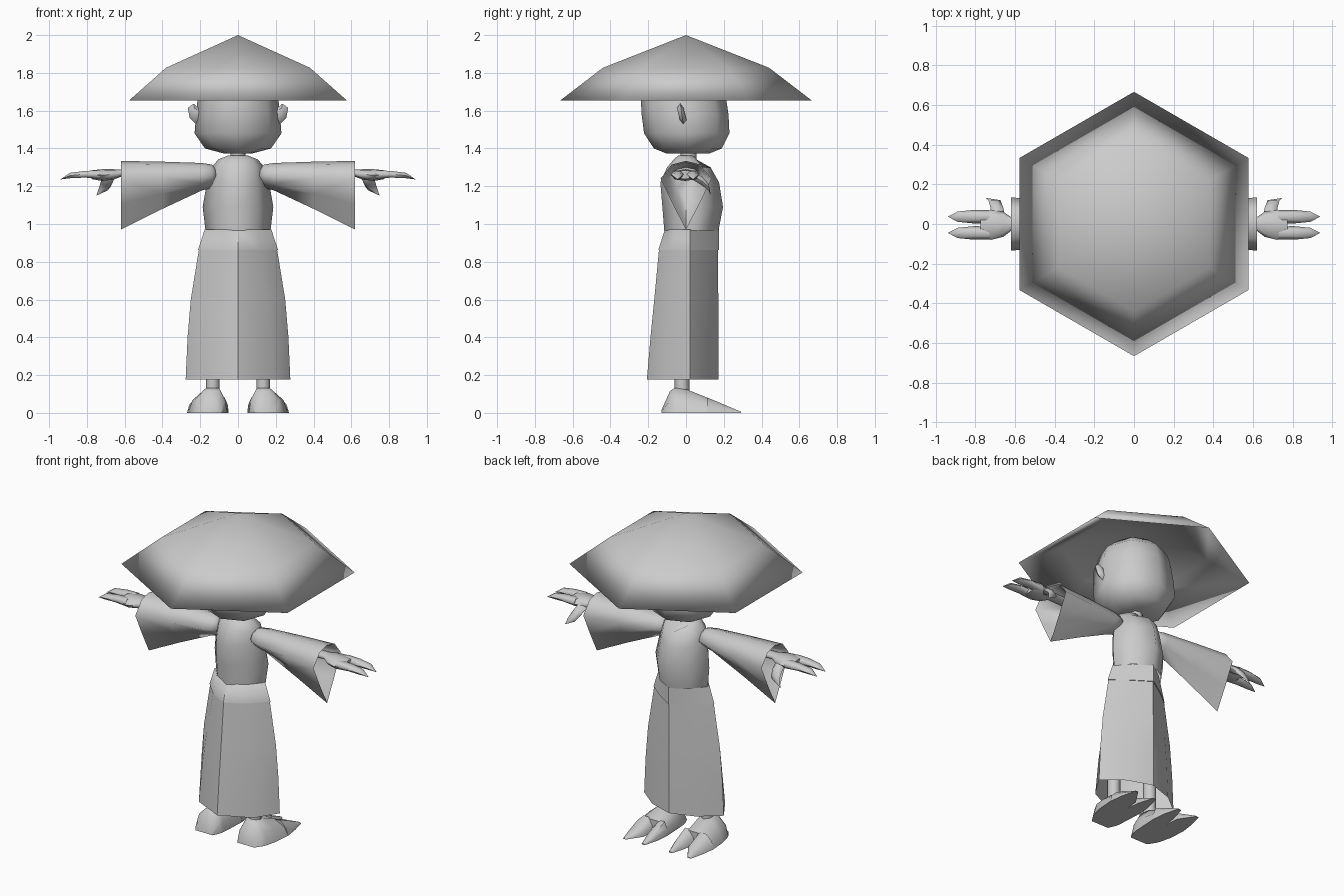
import bpy, bmesh, math

if "Cube" in bpy.data.objects:
    bpy.data.objects.remove(bpy.data.objects["Cube"])

grey = bpy.data.materials.new("plain_grey")
grey.diffuse_color = (0.6, 0.6, 0.6, 1)
grey.use_nodes = True
grey.node_tree.nodes["Principled BSDF"].inputs["Base Color"].default_value = grey.diffuse_color


def ring(axis, pos, lo, hi, n=8, power=1.0, turn=0.0):
    """Closed section across an axis, filling the box from lo to hi."""
    pts = []
    for i in range(n):
        a = 2 * math.pi * i / n + turn
        uv = []
        for k, t in enumerate((math.cos(a), math.sin(a))):
            s = math.copysign(abs(t) ** power, t) if abs(t) > 1e-6 else 0.0
            uv.append((lo[k] + hi[k]) / 2 + s * (hi[k] - lo[k]) / 2)
        pts.append({"x": (pos, *uv), "y": (uv[0], pos, uv[1]), "z": (*uv, pos)}[axis])
    return pts


def loft(name, rings, caps=(True, True), mirror=False, limit=80, crease=None):
    """Skin a list of rings; a ring of one point closes to a tip."""
    bm = bmesh.new()
    rows = [[bm.verts.new(p) for p in r] for r in rings]
    for a, b in zip(rows, rows[1:]):
        n = max(len(a), len(b))
        for i in range(n):
            j = (i + 1) % n
            quad = [a[i % len(a)], a[j % len(a)], b[j % len(b)], b[i % len(b)]]
            bm.faces.new(list(dict.fromkeys(quad)))
    for row, cap in ((rows[0], caps[0]), (rows[-1], caps[1])):
        if cap and len(row) > 2:
            bm.faces.new(row)
    bmesh.ops.recalc_face_normals(bm, faces=bm.faces)
    for f in bm.faces:
        f.smooth = True
    for e in bm.edges:
        sharp = e.calc_face_angle(0) > math.radians(limit)
        e.smooth = not (sharp or (crease and crease(e)))
    me = bpy.data.meshes.new(name)
    bm.to_mesh(me)
    bm.free()
    me.materials.append(grey)
    ob = bpy.data.objects.new(name, me)
    bpy.context.collection.objects.link(ob)
    if mirror:
        m = ob.modifiers.new("mirror", "MIRROR")
        m.use_mirror_merge = False
    return ob


# Six-sided hat with a hollow underside
def hex_ring(r, z):
    return ring("z", z, (-r, -r), (r, r), 6, turn=math.pi / 2)


loft("hat", [[(0, 0, 2.0)], hex_ring(0.44, 1.827), hex_ring(0.667, 1.653),
             hex_ring(0.42, 1.78), [(0, 0, 1.93)]], limit=181)

# Head: z, half width, back, front
head = [(1.372, 0.07, -0.10, 0.12), (1.40, 0.175, -0.17, 0.19), (1.48, 0.23, -0.222, 0.23),
        (1.58, 0.222, -0.235, 0.225), (1.68, 0.212, -0.24, 0.21), (1.76, 0.19, -0.21, 0.19),
        (1.82, 0.12, -0.13, 0.12)]
loft("head", [ring("z", z, (-w, b), (w, f), 8, 0.95) for z, w, b, f in head])

# Ears: a small outline, thickest in the middle
ear = [(0.19, 1.60), (0.235, 1.637), (0.266, 1.615), (0.255, 1.56), (0.225, 1.53), (0.19, 1.54)]
loft("ears", [[(0.225 + s * (x - 0.225), y - 0.15 * (z - 1.58), 1.58 + s * (z - 1.58))
               for x, z in ear] for y, s in ((-0.04, 0.6), (-0.022, 1.0), (-0.005, 0.6))],
     mirror=True, limit=60)

# Neck
loft("neck", [ring("z", z, (-0.04, -0.03), (0.04, 0.055)) for z in (1.30, 1.41)])

# Torso, with the front of the collar dipping into a V
torso = [(0.965, 0.172, -0.115, 0.172, 1.5), (1.09, 0.187, -0.125, 0.196, 1.55),
         (1.22, 0.165, -0.136, 0.175, 1.5), (1.30, 0.14, -0.10, 0.13, 1.2),
         (1.342, 0.105, -0.065, 0.075, 1.0), (1.363, 0.05, -0.04, 0.04, 1.0)]
rows = [ring("z", z, (-w, b), (w, f), 8, p) for z, w, b, f, p in torso]
x, y, z = rows[4][2]
rows[4][2] = (x, y, z - 0.04)
loft("torso", rows, caps=(False, True), limit=100)


# Belt and skirt share a diamond section that grows rounder towards the hem
def robe(z, w, b, f, k):
    half = [(0, b), ((0.57 + 0.12 * k) * w, (0.5 + 0.06 * k) * b), (w, 0.02),
            (0.55 * w, (0.54 + 0.16 * k) * f), (0, f)]
    return [(x, y, z) for x, y in half] + [(-x, y, z) for x, y in half[-2:0:-1]]


def on_middle(e):
    return all(abs(v.co.x) < 1e-4 for v in e.verts)


loft("belt", [robe(0.97, 0.177, -0.112, 0.174, 0.3), robe(0.862, 0.212, -0.147, 0.174, 0.1)],
     crease=on_middle)
loft("skirt", [robe(0.865, 0.207, -0.143, 0.169, 0.1), robe(0.60, 0.25, -0.168, 0.171, 0.5),
               robe(0.40, 0.267, -0.188, 0.171, 0.8), robe(0.178, 0.277, -0.207, 0.171, 1)],
     caps=(True, False), crease=on_middle)

# Legs
loft("legs", [ring("z", z, (0.097, -0.06), (0.17, 0.018)) for z in (0.09, 0.5)], mirror=True)


# Feet: flat-soled sections along the length, ending in two split toes
def sole(y, x0, x1, h):
    d = x1 - x0
    return [(x0, y, 0), (x0 + 0.03 * d, y, 0.5 * h), (x0 + 0.22 * d, y, h),
            (x0 + 0.58 * d, y, h), (x1 - 0.10 * d, y, 0.55 * h), (x1, y, 0)]


loft("feet", [sole(-0.13, 0.085, 0.205, 0.015), sole(-0.085, 0.065, 0.235, 0.115),
              sole(-0.06, 0.06, 0.245, 0.133), sole(0.01, 0.055, 0.262, 0.122),
              sole(0.12, 0.05, 0.27, 0.078)], mirror=True, limit=60)
for name, x0, x1, tip in (("inner_toes", 0.05, 0.145, 0.095), ("outer_toes", 0.145, 0.27, 0.225)):
    loft(name, [sole(0.11, x0, x1, 0.082), sole(0.20, x0 + 0.008, x1 - 0.012, 0.045),
                sole(0.29, tip - 0.012, tip + 0.012, 0.006)], mirror=True, limit=60)


# Wide hanging sleeves
def sleeve(x, top, mid, bottom, w):
    side = [(0, top), (0.55 * w, top - 0.2 * (top - mid)), (w, mid), (0.52 * w, (mid + bottom) / 2)]
    return ([(x, y, z) for y, z in side] + [(x, 0, bottom)]
            + [(x, -y, z) for y, z in side[:0:-1]])


loft("sleeves", [sleeve(0.115, 1.29, 1.255, 1.22, 0.04), sleeve(0.14, 1.315, 1.255, 1.19, 0.07),
                 sleeve(0.19, 1.323, 1.25, 1.178, 0.082), sleeve(0.40, 1.33, 1.245, 1.08, 0.11),
                 sleeve(0.62, 1.334, 1.24, 0.97, 0.135), sleeve(0.61, 1.325, 1.24, 0.99, 0.126),
                 sleeve(0.42, 1.30, 1.245, 1.12, 0.09)], mirror=True)

# Hands: wrist and palm, two fingers, and a drooping thumb
palm = [(0.42, -0.035, 0.035, 1.245, 1.285), (0.62, -0.035, 0.035, 1.25, 1.288),
        (0.66, -0.065, 0.062, 1.235, 1.29), (0.72, -0.08, 0.07, 1.228, 1.29),
        (0.775, -0.074, 0.064, 1.238, 1.284)]
loft("palms", [ring("x", x, (y0, z0), (y1, z1), 8, 0.9) for x, y0, y1, z0, z1 in palm],
     mirror=True)
for name, y in (("front_fingers", 0.037), ("back_fingers", -0.045)):
    steps = [(0.73, 0.033, 1.235, 1.287), (0.81, 0.034, 1.243, 1.284),
             (0.89, 0.026, 1.24, 1.273)]
    loft(name, [ring("x", x, (y - w, z0), (y + w, z1), 6) for x, w, z0, z1 in steps]
         + [[(0.94, y, 1.236)]], mirror=True)
loft("thumbs", [ring("y", 0.03, (0.65, 1.235), (0.72, 1.28), 6),
                ring("y", 0.085, (0.66, 1.20), (0.725, 1.255), 6),
                ring("y", 0.12, (0.675, 1.175), (0.735, 1.215), 6),
                [(0.75, 0.132, 1.15)]], mirror=True)
